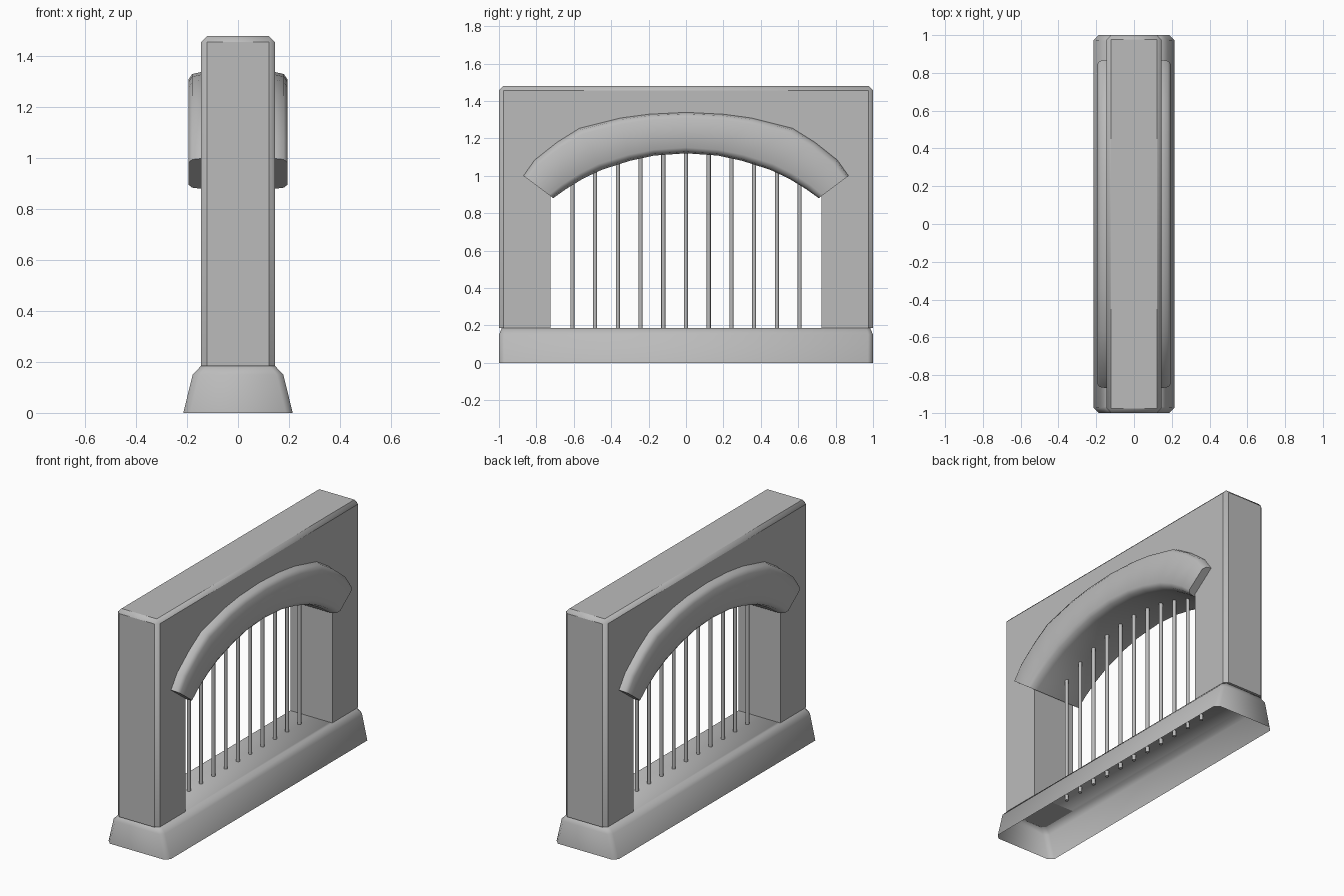
import bpy, bmesh, math
from mathutils import Matrix

if "Cube" in bpy.data.objects:
    bpy.data.objects.remove(bpy.data.objects["Cube"], do_unlink=True)

stone = bpy.data.materials.new("grey stone")
stone.use_nodes = True
GREY = (0.5, 0.5, 0.5, 1)
stone.diffuse_color = GREY
stone.node_tree.nodes["Principled BSDF"].inputs["Base Color"].default_value = GREY


def finish(bm, name, angle=50):
    bmesh.ops.recalc_face_normals(bm, faces=bm.faces)
    mesh = bpy.data.meshes.new(name)
    bm.to_mesh(mesh)
    bm.free()
    mesh.materials.append(stone)
    obj = bpy.data.objects.new(name, mesh)
    bpy.context.collection.objects.link(obj)
    bpy.ops.object.select_all(action="DESELECT")
    obj.select_set(True)
    bpy.context.view_layer.objects.active = obj
    bpy.ops.object.shade_smooth_by_angle(angle=math.radians(angle))
    return obj


def loft(bm, rings, cap_start=True, cap_end=True):
    """Join equal closed rings of points with quads."""
    loops = [[bm.verts.new(p) for p in ring] for ring in rings]
    for a, b in zip(loops, loops[1:]):
        for i in range(len(a)):
            j = (i + 1) % len(a)
            bm.faces.new((a[i], a[j], b[j], b[i]))
    if cap_start:
        bm.faces.new(loops[0])
    if cap_end:
        bm.faces.new(loops[-1])


def mirrored(half):
    """Mirror points running outwards from the centre line."""
    return [(-y, z) for y, z in reversed(half[1:])] + half


BASE_TOP, TOP, HALF_W = 0.185, 1.48, 0.145

# Arch edges, from the crown down to the right springing
outer = mirrored([(0, 1.34), (0.2, 1.33), (0.35, 1.31), (0.57, 1.255),
                  (0.69, 1.18), (0.81, 1.085), (0.87, 1.0)])
inner = mirrored([(0, 1.12), (0.17, 1.108), (0.3, 1.08), (0.45, 1.032),
                  (0.55, 0.985), (0.64, 0.93), (0.71, 0.88)])

# Wall with the arched opening, its outer edges chamfered
opening = [((a[0] + b[0]) / 2, (a[1] + b[1]) / 2) for a, b in zip(outer, inner)]
opening = [(max(-0.725, min(0.725, y)), z) for y, z in opening]
outline = ([(-1, BASE_TOP), (-0.725, BASE_TOP)] + opening
           + [(0.725, BASE_TOP), (1, BASE_TOP), (1, TOP), (-1, TOP)])
bm = bmesh.new()
loft(bm, [[(x, y, z) for y, z in outline] for x in (-HALF_W, HALF_W)])


def on_rim(v):
    return abs(v.co.y) > 0.99 or v.co.z > TOP - 0.01


rim = [e for e in bm.edges if all(on_rim(v) for v in e.verts)
       and not all(v.co.z < BASE_TOP + 0.01 for v in e.verts)]
bmesh.ops.bevel(bm, geom=rim, offset=0.023, segments=1, affect="EDGES")
bmesh.ops.triangulate(bm, faces=[f for f in bm.faces if len(f.verts) > 4])
finish(bm, "wall", 40)


# Flared base, open underneath
def base_ring(w, d, z, cut):
    corners = [(w, d - cut), (w - cut, d), (cut - w, d), (-w, d - cut)]
    return [(x, y, z) for x, y in corners] + [(-x, -y, z) for x, y in corners]


bm = bmesh.new()
loft(bm, [base_ring(0.215, 1, 0, 0.028), base_ring(0.178, 1, 0.15, 0.026),
          base_ring(0.145, 0.985, BASE_TOP, 0.02)], cap_start=False)
finish(bm, "base")

# Arch moulding running through the wall, standing proud on both sides
SECTION = [(0.14, 0.0), (0.18, 0.04), (0.195, 0.14), (0.195, 0.86),
           (0.18, 0.96), (0.14, 1.0)]
SECTION += [(-x, t) for x, t in reversed(SECTION)]
bm = bmesh.new()
loft(bm, [[(x, a[0] + (b[0] - a[0]) * t, a[1] + (b[1] - a[1]) * t)
           for x, t in SECTION] for a, b in zip(inner, outer)])
finish(bm, "arch_moulding")


# Upright bars, ending just below the base top and inside the arch
def arch_height(y):
    for (y0, z0), (y1, z1) in zip(inner, inner[1:]):
        if y0 <= y <= y1:
            return z0 + (z1 - z0) * (y - y0) / (y1 - y0)


for i in range(11):
    y = (i - 5) * 0.1215
    low, high = 0.15, arch_height(y) + 0.05
    bm = bmesh.new()
    bmesh.ops.create_cone(bm, cap_ends=True, segments=12, radius1=0.011,
                          radius2=0.011, depth=high - low,
                          matrix=Matrix.Translation((0, y, (low + high) / 2)))
    finish(bm, f"bar_{i + 1}")
